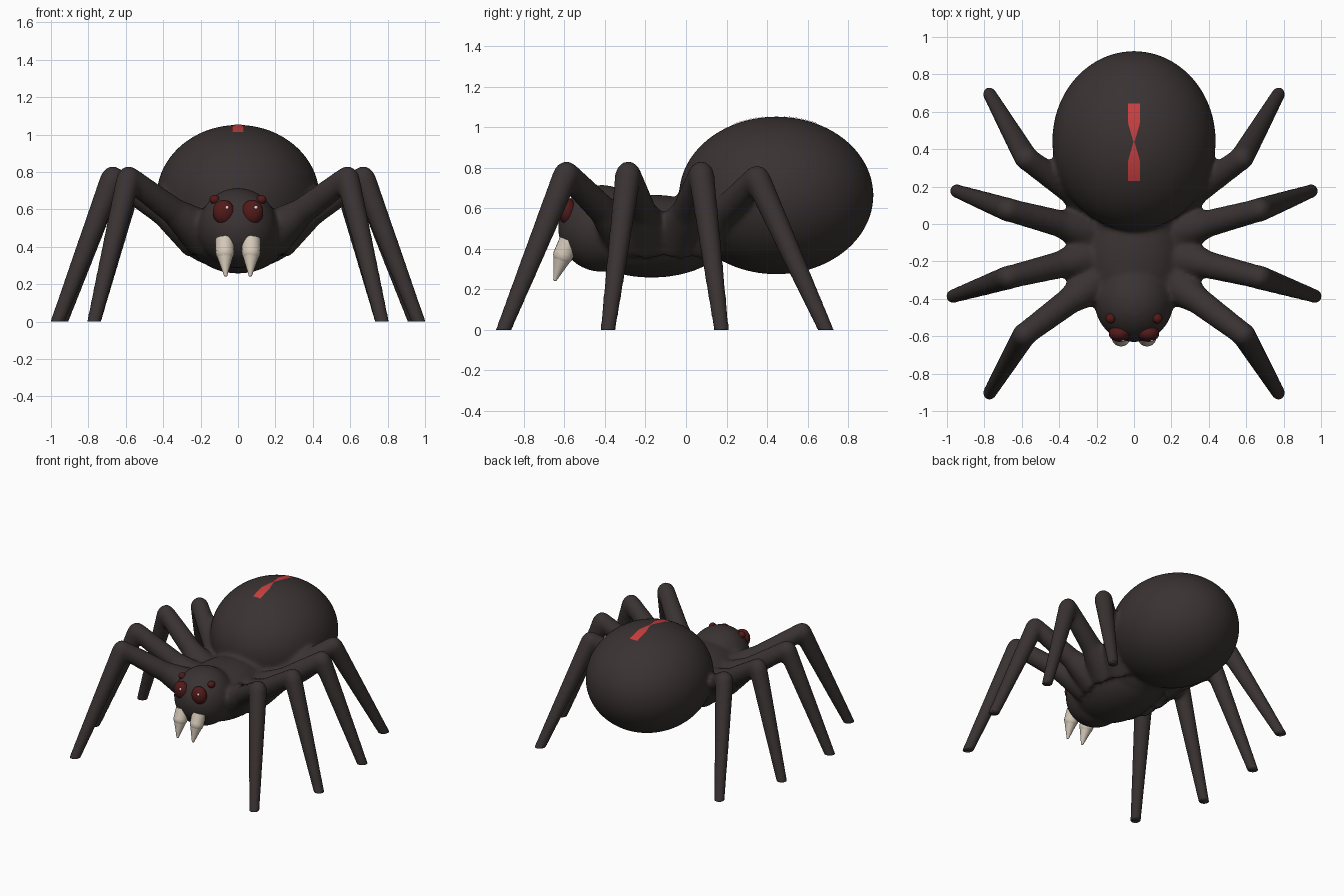
import bpy, bmesh, math
from mathutils import Vector, Matrix

cube = bpy.data.objects.get("Cube")
if cube:
    bpy.data.objects.remove(cube, do_unlink=True)


def material(name, rgb, rough=0.6):
    m = bpy.data.materials.new(name)
    m.use_nodes = True
    m.diffuse_color = (*rgb, 1)
    bsdf = m.node_tree.nodes["Principled BSDF"]
    bsdf.inputs["Base Color"].default_value = (*rgb, 1)
    bsdf.inputs["Roughness"].default_value = rough
    return m


BLACK = material("warm_black", (0.042, 0.032, 0.032))
RED = material("marking_red", (0.58, 0.05, 0.05))
EYE = material("dark_red", (0.085, 0.01, 0.01))
IVORY = material("ivory", (0.66, 0.58, 0.48))
WHITE = material("white", (0.9, 0.9, 0.9))


def finish(bm, name, mat):
    mesh = bpy.data.meshes.new(name)
    bm.to_mesh(mesh)
    bm.free()
    mesh.materials.append(mat)
    for p in mesh.polygons:
        p.use_smooth = True
    ob = bpy.data.objects.new(name, mesh)
    bpy.context.collection.objects.link(ob)
    return ob


def ball(bm, centre, radii, seg=32):
    mat = Matrix.Translation(centre) @ Matrix.Diagonal((*radii, 1))
    bmesh.ops.create_uvsphere(bm, u_segments=seg, v_segments=seg // 2, radius=1, matrix=mat)


def taper(bm, a, b, ra, rb, seg=20):
    """Tapered limb piece with a rounded end at b."""
    a, b = Vector(a), Vector(b)
    d = b - a
    mat = Matrix.Translation((a + b) / 2) @ d.to_track_quat('Z', 'Y').to_matrix().to_4x4()
    bmesh.ops.create_cone(bm, cap_ends=True, segments=seg, radius1=ra, radius2=rb,
                          depth=d.length, matrix=mat)
    ball(bm, b, (rb, rb, rb), seg)


# Body masses: abdomen, waist, thorax, head
ABDOMEN, SIZE = Vector((0, 0.445, 0.663)), Vector((0.437, 0.48, 0.389))
bm = bmesh.new()
ball(bm, ABDOMEN, SIZE, 64)
ball(bm, (0, 0.0, 0.48), (0.25, 0.26, 0.175))
ball(bm, (0, -0.17, 0.462), (0.27, 0.38, 0.205))
ball(bm, (0, -0.415, 0.5), (0.212, 0.217, 0.215))

# Legs: hip, knee, foot
LEGS = [
    ((0.17, -0.28, 0.46), (0.585, -0.59, 0.77), (0.77, -0.90, 0)),
    ((0.20, -0.17, 0.45), (0.67, -0.285, 0.77), (0.965, -0.385, 0)),
    ((0.20, -0.05, 0.45), (0.67, 0.075, 0.77), (0.945, 0.175, 0)),
    ((0.17, 0.06, 0.45), (0.575, 0.35, 0.75), (0.77, 0.69, 0)),
]
for side in (-1, 1):
    for leg in LEGS:
        hip, knee, foot = (Vector((p[0] * side, p[1], p[2])) for p in leg)
        thigh = hip.lerp(knee, 0.42)
        taper(bm, hip, thigh, 0.13, 0.073)
        taper(bm, thigh, knee, 0.073, 0.062)
        taper(bm, knee, knee.lerp(foot, 1.08), 0.065, 0.036)

# Fuse the masses into one smooth skin
body = finish(bm, "body_and_legs", BLACK)
remesh = body.modifiers.new("fuse", 'REMESH')
remesh.mode = 'VOXEL'
remesh.voxel_size = 0.014
remesh.use_smooth_shade = True
smooth = body.modifiers.new("soften", 'SMOOTH')
smooth.factor = 0.5
smooth.iterations = 10
bpy.context.view_layer.update()
fused = body.evaluated_get(bpy.context.evaluated_depsgraph_get())

# Flatten the feet on the ground
bm = bmesh.new()
bm.from_mesh(fused.to_mesh())
fused.to_mesh_clear()
cut = bmesh.ops.bisect_plane(bm, geom=bm.verts[:] + bm.edges[:] + bm.faces[:],
                             plane_co=(0, 0, 0), plane_no=(0, 0, 1), clear_inner=True)
rim = [e for e in cut["geom_cut"] if isinstance(e, bmesh.types.BMEdge)]
bmesh.ops.holes_fill(bm, edges=rim, sides=0)
body.modifiers.clear()
bm.to_mesh(body.data)
bm.free()
for p in body.data.polygons:
    p.use_smooth = True
    p.material_index = 0
if not body.data.materials:
    body.data.materials.append(BLACK)

# Hourglass marking: thin strip following the abdomen
bm = bmesh.new()
rows = []
STEPS, COLS = 28, 4
for i in range(STEPS + 1):
    t = 2 * i / STEPS - 1
    half = 0.032 * min(1, 0.08 + abs(t) * 1.9)
    row = []
    for j in range(COLS + 1):
        x = half * (2 * j / COLS - 1)
        y = 0.438 + 0.207 * t
        k = 1 - (x / SIZE.x) ** 2 - ((y - ABDOMEN.y) / SIZE.y) ** 2
        row.append(bm.verts.new((x, y, ABDOMEN.z + SIZE.z * math.sqrt(k) + 0.003)))
    rows.append(row)
for lo, hi in zip(rows, rows[1:]):
    for j in range(COLS):
        bm.faces.new((lo[j], lo[j + 1], hi[j + 1], hi[j]))
finish(bm, "hourglass_marking", RED)

# Eyes, glints and fangs on both sides
for side, label in ((1, "left"), (-1, "right")):
    bm = bmesh.new()
    ball(bm, (0.077 * side, -0.585, 0.585), (0.058, 0.045, 0.066))
    finish(bm, label + "_main_eye", EYE)

    bm = bmesh.new()
    ball(bm, (0.125 * side, -0.505, 0.652), (0.027, 0.027, 0.025), 20)
    finish(bm, label + "_small_eye", EYE)

    bm = bmesh.new()
    ball(bm, (0.077 * side + 0.018, -0.622, 0.61), (0.01, 0.008, 0.01), 12)
    finish(bm, label + "_eye_glint", WHITE)

    bm = bmesh.new()
    taper(bm, (0.07 * side, -0.575, 0.44), (0.07 * side, -0.605, 0.37), 0.05, 0.05)
    taper(bm, (0.07 * side, -0.605, 0.37), (0.066 * side, -0.645, 0.25), 0.05, 0.01)
    fang = finish(bm, label + "_fang", IVORY)
    bpy.context.view_layer.objects.active = fang
    fang.select_set(True)
    bpy.ops.object.shade_smooth_by_angle(angle=math.radians(50))
    fang.select_set(False)
